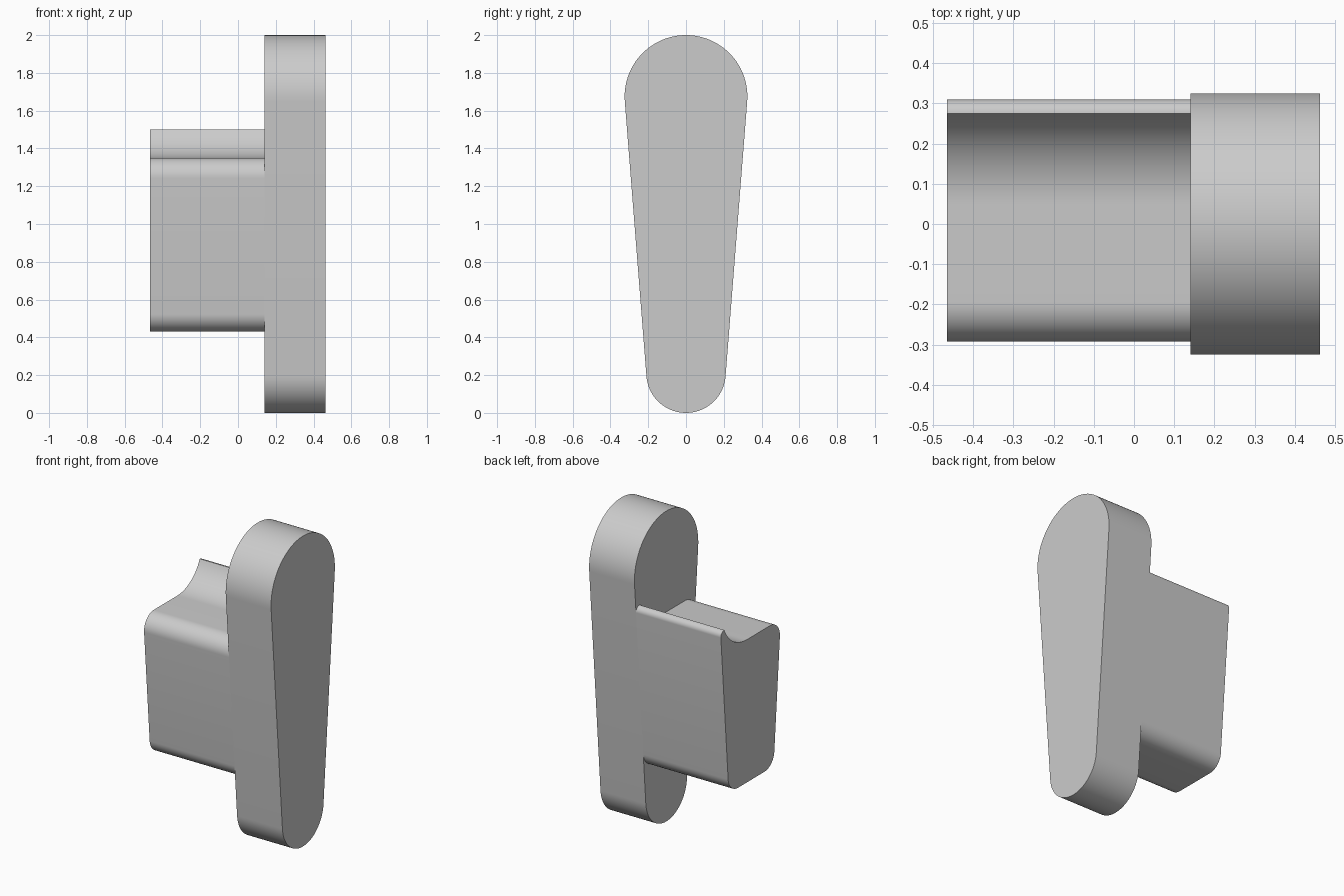
import bpy
import bmesh
from math import asin, cos, sin, pi, radians

cube = bpy.data.objects.get("Cube")
if cube:
    bpy.data.objects.remove(cube, do_unlink=True)

grey = bpy.data.materials.new("plain grey")
grey.use_nodes = True
grey.diffuse_color = (0.6, 0.6, 0.6, 1)
grey.node_tree.nodes["Principled BSDF"].inputs["Base Color"].default_value = (0.6, 0.6, 0.6, 1)

# Shared taper: two end circles joined by tangent lines
TOP_R, LOW_R = 0.325, 0.21
TOP_Z = 2 - TOP_R
TAPER = asin((TOP_R - LOW_R) / (TOP_Z - LOW_R))


def arc(y, z, r, start, end, steps):
    """Points (y, z) along an arc, angles in radians."""
    angles = [start + (end - start) * i / steps for i in range(steps + 1)]
    return [(y + r * cos(a), z + r * sin(a)) for a in angles]


def inset_y(z, r):
    """Centre offset of a circle of radius r touching the tapered side."""
    return (TOP_R - r + (z - TOP_Z) * sin(TAPER)) / cos(TAPER)


def extrude_profile(name, profile, x0, x1):
    bm = bmesh.new()
    face = bm.faces.new([bm.verts.new((x0, y, z)) for y, z in profile])
    result = bmesh.ops.extrude_face_region(bm, geom=[face], use_keep_orig=True)
    moved = [v for v in result["geom"] if isinstance(v, bmesh.types.BMVert)]
    bmesh.ops.translate(bm, verts=moved, vec=(x1 - x0, 0, 0))
    bmesh.ops.recalc_face_normals(bm, faces=bm.faces)
    mesh = bpy.data.meshes.new(name)
    bm.to_mesh(mesh)
    bm.free()
    mesh.materials.append(grey)
    obj = bpy.data.objects.new(name, mesh)
    bpy.context.collection.objects.link(obj)
    bpy.ops.object.select_all(action="DESELECT")
    obj.select_set(True)
    bpy.context.view_layer.objects.active = obj
    bpy.ops.object.shade_smooth_by_angle(angle=radians(30))
    return obj


# Tall tapered plate with round ends
plate = arc(0, TOP_Z, TOP_R, -TAPER, pi + TAPER, 48)
plate += arc(0, LOW_R, LOW_R, pi + TAPER, 2 * pi - TAPER, 40)
extrude_profile("tapered_plate", plate, 0.14, 0.463)

# Side block: rounded corners, raised rear lip and hollow
corner, lip, hollow = 0.1, 0.035, 0.25
low_z = 0.43 + corner
low_y = inset_y(low_z, corner)
lip_z = 1.5 - lip
lip_y = inset_y(lip_z, lip)
front_z = 1.35 - corner
front_y = -inset_y(front_z, corner)
rim = -asin(0.4)

block = arc(low_y, low_z, corner, -pi / 2, -TAPER, 14)
block += arc(lip_y, lip_z, lip, -TAPER, pi / 2, 12)
block += arc(lip_y - hollow * cos(rim), 1.35 + hollow, hollow, rim, -pi / 2, 20)[1:]
block += arc(front_y, front_z, corner, pi / 2, pi + TAPER, 14)
block += arc(-low_y, low_z, corner, pi + TAPER, 1.5 * pi, 14)
extrude_profile("side_block", block, -0.465, 0.14)
